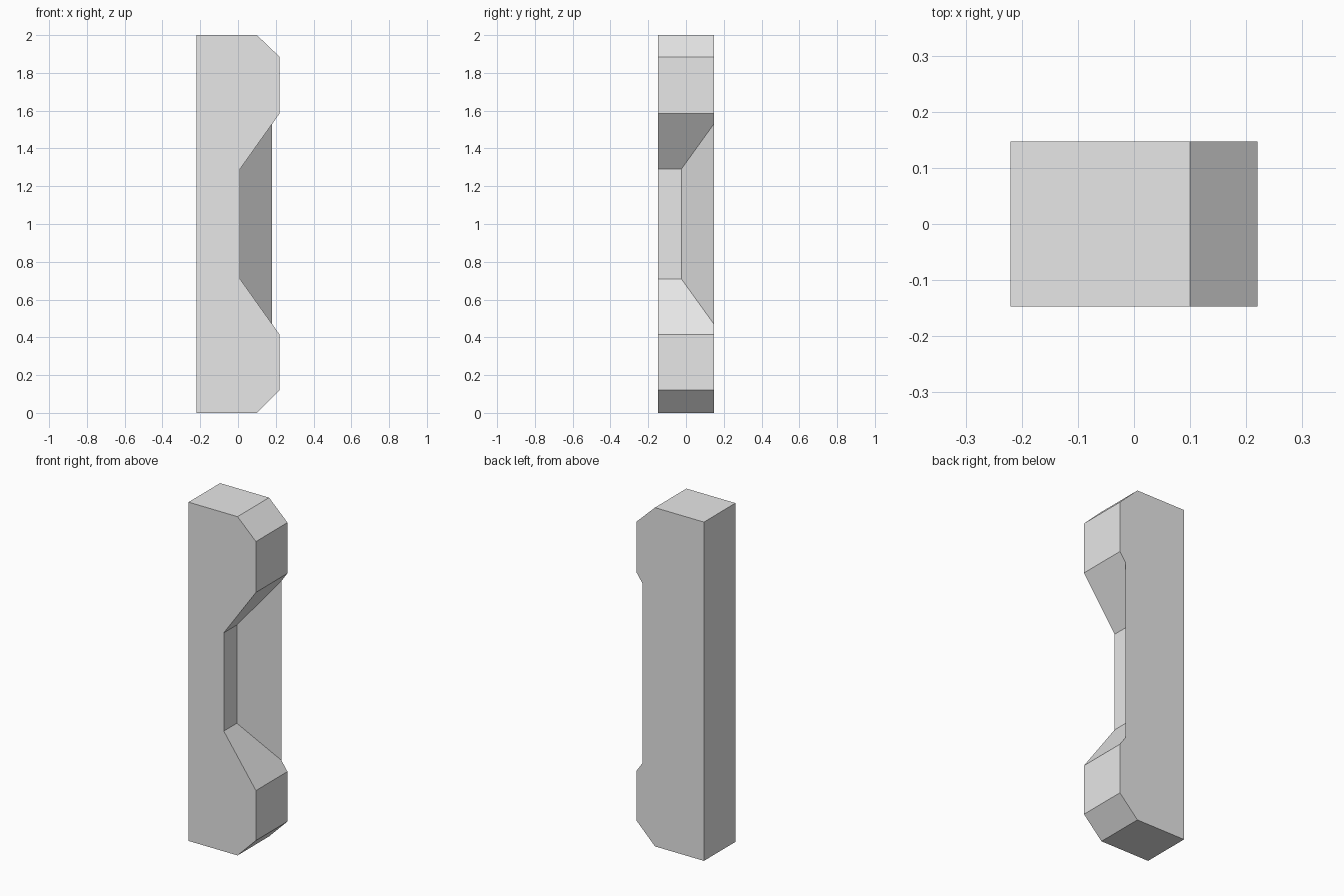
import bpy
import bmesh
from mathutils import Vector

cube = bpy.data.objects.get("Cube")
if cube:
    bpy.data.objects.remove(cube, do_unlink=True)

HALF_DEPTH = 0.147

grey = bpy.data.materials.new("plain grey")
grey.use_nodes = True
grey.diffuse_color = (0.8, 0.8, 0.8, 1)
grey.node_tree.nodes["Principled BSDF"].inputs["Base Color"].default_value = grey.diffuse_color


def prism(name, outline, half_depth, cut=None):
    """Extrude an x-z outline along y; optionally slice off one side of a plane."""
    bm = bmesh.new()
    face = bm.faces.new([bm.verts.new((x, -half_depth, z)) for x, z in outline])
    ext = bmesh.ops.extrude_face_region(bm, geom=[face])
    moved = [v for v in ext["geom"] if isinstance(v, bmesh.types.BMVert)]
    bmesh.ops.translate(bm, verts=moved, vec=(0, 2 * half_depth, 0))
    if cut:
        geom = bm.verts[:] + bm.edges[:] + bm.faces[:]
        res = bmesh.ops.bisect_plane(bm, geom=geom, plane_co=cut[0], plane_no=cut[1],
                                     clear_outer=True)
        edges = [e for e in res["geom_cut"] if isinstance(e, bmesh.types.BMEdge)]
        bmesh.ops.contextual_create(bm, geom=edges)
    bmesh.ops.recalc_face_normals(bm, faces=bm.faces[:])
    mesh = bpy.data.meshes.new(name)
    bm.to_mesh(mesh)
    bm.free()
    mesh.materials.append(grey)
    obj = bpy.data.objects.new(name, mesh)
    bpy.context.collection.objects.link(obj)
    return obj


# Bar with two chamfered corners
bar = prism("notched_bar", [(-0.22, 0), (0.10, 0), (0.22, 0.12), (0.22, 1.885),
                            (0.10, 2), (-0.22, 2)], HALF_DEPTH)

# Flared grip notch, closed at the rear by a slanted wall
slope = 0.295 / 0.21
flare = 0.295 + slope * 0.1
notch = [(0.01, 0.71), (0.32, 0.71 - flare - 0), (0.32, 1.29 + flare), (0.01, 1.29)]
wall_normal = Vector((-0.172, 0.17, 0)).normalized()
cutter = prism("notch_cutter", notch, 0.4, (Vector((0.01, -0.025, 0)), wall_normal))
cutter.hide_render = True

# Cut the notch and discard the helper
mod = bar.modifiers.new("notch", "BOOLEAN")
mod.operation = "DIFFERENCE"
mod.solver = "EXACT"
mod.object = cutter
bpy.context.view_layer.objects.active = bar
bpy.ops.object.modifier_apply(modifier=mod.name)
bpy.data.objects.remove(cutter, do_unlink=True)
